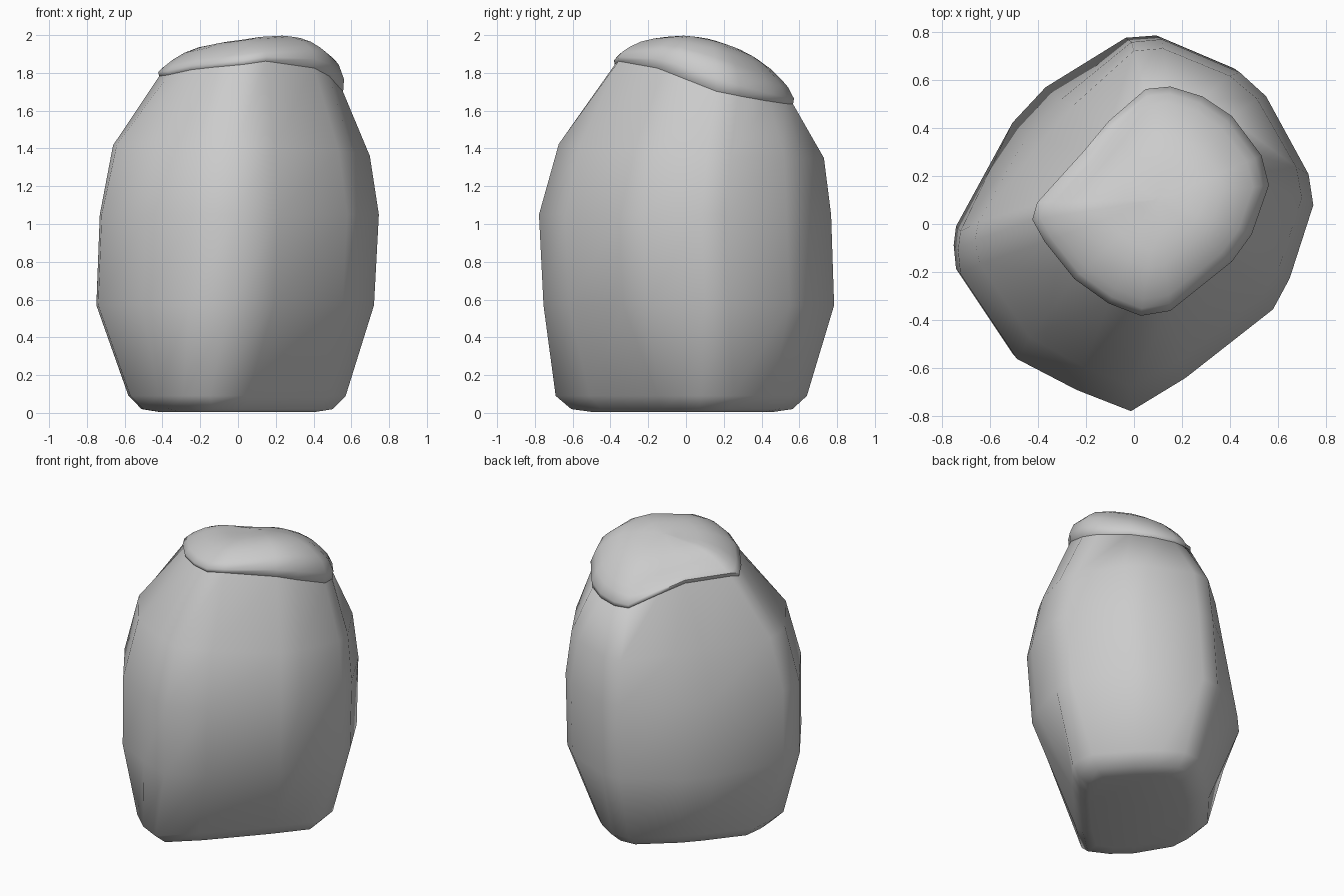
import bpy, bmesh, math

if "Cube" in bpy.data.objects:
    bpy.data.objects.remove(bpy.data.objects["Cube"])

# Matching outlines, counter-clockwise from the right side: foot, belly and shoulder
FOOT = [(.57, .08), (.55, .25), (.37, .45), (.25, .56), (.12, .64), (0, .63), (-.25, .42),
        (-.36, .30), (-.56, .05), (-.58, -.1), (-.57, -.25), (-.42, -.5), (-.29, -.62),
        (-.15, -.69), (.05, -.51), (.38, -.15), (.48, -.03)]
BELLY = [(.75, .09), (.73, .22), (.55, .55), (.44, .65), (.11, .79), (-.02, .78), (-.36, .57),
         (-.50, .42), (-.74, -.02), (-.75, -.1), (-.74, -.2), (-.5, -.56), (-.25, -.69),
         (-.02, -.78), (.21, -.64), (.58, -.35), (.65, -.22)]
SHOULDER = [(.55, .16), (.52, .28), (.4, .44), (.28, .52), (.15, .56), (.05, .55), (-.1, .42),
            (-.2, .3), (-.39, .09), (-.41, .02), (-.36, -.07), (-.24, -.22), (-.1, -.32),
            (.03, -.37), (.15, -.35), (.4, -.15), (.48, -.04)]


def lid(x, y):
    """Height of the sloping, slightly twisted shoulder."""
    right = .5 * max(0, x) * max(0, .1 - y)
    left = 1.3 * max(0, -x) * max(0, y)
    return 1.77 - .04 * x - .21 * y + right + left


def scaled(outline, s, cx=0, cy=0, dx=0, dy=0):
    return [(cx + (x - cx) * s + dx, cy + (y - cy) * s + dy) for x, y in outline]


def blend(a, b, t):
    return [(p[0] + (q[0] - p[0]) * t, p[1] + (q[1] - p[1]) * t) for p, q in zip(a, b)]


def pinch(outline, k):
    """Press the back left flank inwards."""
    amount = [k * max(0, -x * y) if x < 0 else 0 for x, y in outline]
    return [(x + a, y - a) for (x, y), a in zip(outline, amount)]


def at_height(outline, z, tx=0, ty=0):
    return [(x, y, z + tx * x + ty * y) for x, y in outline]


def loft(name, rings, angle):
    """Skin a stack of rings, close both ends and shade it."""
    bm = bmesh.new()
    loops = [[bm.verts.new(p) for p in ring] for ring in rings]
    n = len(loops[0])
    for a, b in zip(loops, loops[1:]):
        for i in range(n):
            j = (i + 1) % n
            bm.faces.new((a[i], a[j], b[j], b[i]))
    bm.faces.new(loops[0][::-1])
    bm.faces.new(loops[-1])
    bmesh.ops.recalc_face_normals(bm, faces=bm.faces)
    mesh = bpy.data.meshes.new(name)
    bm.to_mesh(mesh)
    bm.free()
    obj = bpy.data.objects.new(name, mesh)
    bpy.context.collection.objects.link(obj)
    bpy.ops.object.select_all(action='DESELECT')
    obj.select_set(True)
    bpy.context.view_layer.objects.active = obj
    bpy.ops.object.shade_smooth_by_angle(angle=math.radians(angle))
    return obj


# Boulder body: narrow foot, wide belly, tapering to the sloping shoulder
body = [at_height(scaled(FOOT, .72), .005),
        at_height(scaled(FOOT, .88), .02),
        at_height(FOOT, .09),
        at_height(scaled(BELLY, .98, dx=-.015, dy=.01), .57),
        at_height(pinch(scaled(BELLY, .985, dx=.007, dy=-.01), .2), 1.05),
        at_height(pinch(blend(BELLY, SHOULDER, .26), .25), 1.39, -.035, -.05),
        [(x, y, lid(x, y)) for x, y in SHOULDER]]
loft("boulder_body", body, 55)


# Low cap: rounded lip, thicker towards the right, falling away at the back
def cap_ring(s, lift):
    ring = []
    for x, y in scaled(SHOULDER, s, .1, .1):
        thick = .03 + .09 * min(1, max(0, (x * .8 + y * .6) / .45))
        dome = .17 * (1 - s ** 3) - .15 * max(0, y - .1)
        left_dip = .8 * max(0, -x) * max(0, y)
        ring.append((x, y, lid(x, y) + lift * max(.02, thick + dome - left_dip)))
    return ring


cap = [[(x, y, lid(x, y) - .03) for x, y in scaled(SHOULDER, .95, .1, .1)],
       [(x, y, lid(x, y) - .01) for x, y in scaled(SHOULDER, 1.015, .1, .1)],
       cap_ring(1.025, .55)]
cap += [cap_ring(s, 1) for s in (.96, .88, .75, .6, .45, .3, .15, .04)]
loft("boulder_cap", cap, 60)
